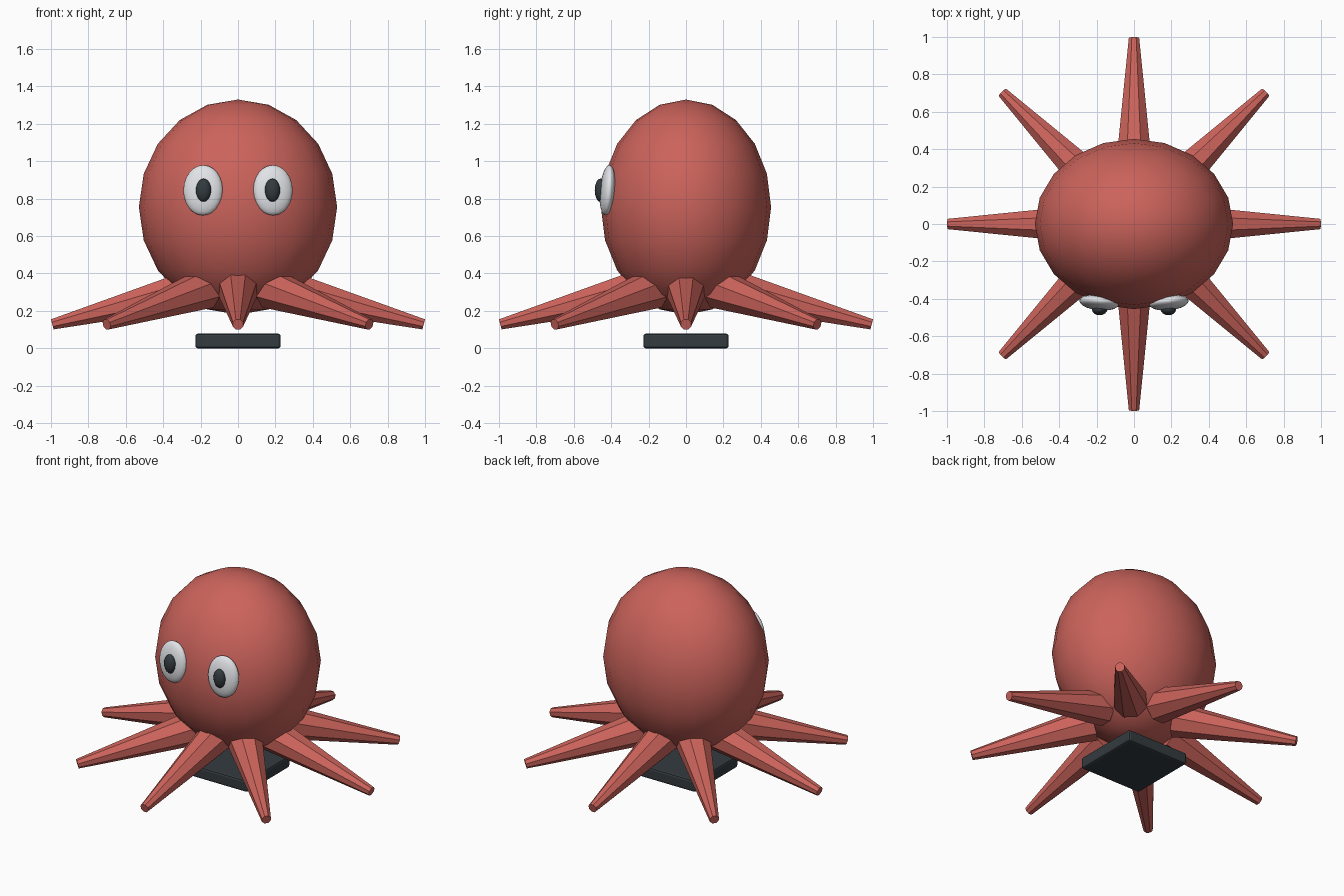
import bpy, bmesh, math
from mathutils import Matrix, Vector

if "Cube" in bpy.data.objects:
    bpy.data.objects.remove(bpy.data.objects["Cube"])


def material(name, rgb):
    m = bpy.data.materials.new(name)
    m.diffuse_color = (*rgb, 1)
    m.use_nodes = True
    m.node_tree.nodes["Principled BSDF"].inputs["Base Color"].default_value = m.diffuse_color
    return m


RED = material("coral red", (0.60, 0.125, 0.105))
WHITE = material("eye white", (0.78, 0.79, 0.82))
DARK = material("dark slate", (0.033, 0.043, 0.050))


def finish(bm, name, mat, smooth=True):
    me = bpy.data.meshes.new(name)
    bmesh.ops.recalc_face_normals(bm, faces=bm.faces)
    for f in bm.faces:
        f.smooth = smooth
    bm.to_mesh(me)
    bm.free()
    me.materials.append(mat)
    ob = bpy.data.objects.new(name, me)
    bpy.context.collection.objects.link(ob)
    return ob


def ellipsoid(name, centre, radii, mat, segs=20, rings=10, rot=None):
    bm = bmesh.new()
    bmesh.ops.create_uvsphere(bm, u_segments=segs, v_segments=rings, radius=1)
    mtx = Matrix.Translation(centre) @ (rot or Matrix()) @ Matrix.Diagonal((*radii, 1))
    bm.transform(mtx)
    return finish(bm, name, mat)


def tentacle(name, angle):
    """Tapered eight-sided limb sloping outward and down."""
    base, tip = Vector((0.25, 0, 0.317)), Vector((0.993, 0, 0.128))
    axis = tip - base
    bm = bmesh.new()
    bmesh.ops.create_cone(bm, cap_ends=True, segments=8,
                          radius1=0.11, radius2=0.03, depth=axis.length)
    tilt = math.atan2(axis.x, axis.z)
    bm.transform(Matrix.Rotation(angle, 4, 'Z')
                 @ Matrix.Translation((base + tip) / 2)
                 @ Matrix.Rotation(tilt, 4, 'Y')
                 @ Matrix.Rotation(math.pi / 8, 4, 'Z'))
    return finish(bm, name, RED, smooth=False)


# Head
ellipsoid("head", (0, 0, 0.755), (0.53, 0.455, 0.575), RED)

# Eyes with pupils, turned slightly outward and up
for side, label in ((-1, "left"), (1, "right")):
    turn = Matrix.Rotation(side * math.radians(6), 4, 'Z') @ Matrix.Rotation(math.radians(-5), 4, 'X')
    ellipsoid(label + "_eye", (side * 0.187, -0.42, 0.845),
              (0.106, 0.04, 0.135), WHITE, 20, 12, turn)
    ellipsoid(label + "_pupil", (side * 0.184, -0.457, 0.845),
              (0.041, 0.031, 0.062), DARK, 16, 10)

# Ring of eight tentacles
for i in range(8):
    tentacle("tentacle_%d" % (i + 1), i * math.pi / 4)

# Square base plate with softened edges
bm = bmesh.new()
bmesh.ops.create_cube(bm, size=1)
bm.transform(Matrix.Translation((0, 0, 0.039)) @ Matrix.Diagonal((0.456, 0.456, 0.078, 1)))
bmesh.ops.bevel(bm, geom=bm.edges[:], offset=0.013, segments=2, profile=0.5, affect='EDGES')
finish(bm, "base_plate", DARK, smooth=False)
